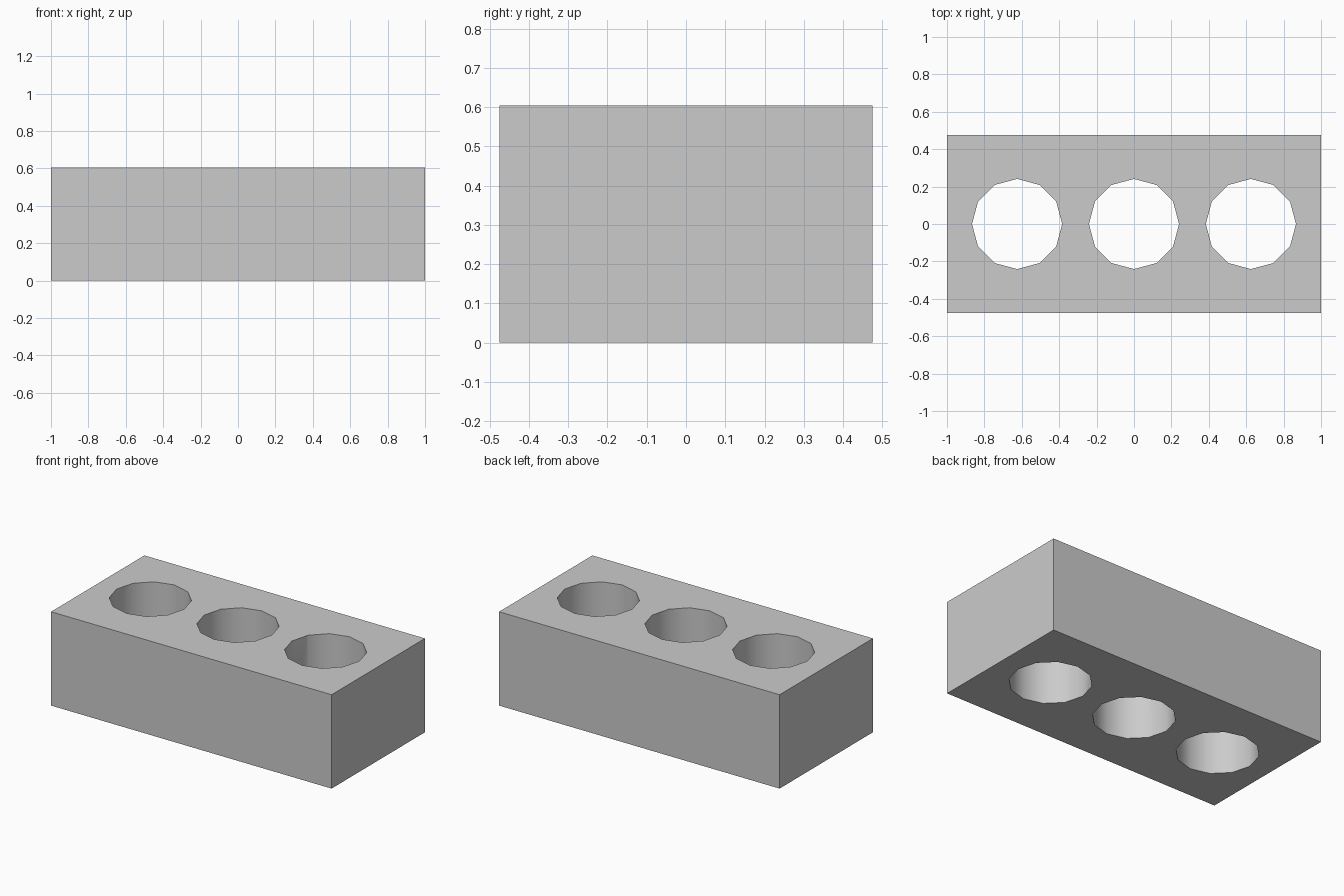
import bpy
from math import radians

if "Cube" in bpy.data.objects:
    bpy.data.objects.remove(bpy.data.objects["Cube"])

LENGTH, DEPTH, HEIGHT = 2.0, 0.95, 0.605
HOLE_RADIUS, HOLE_SPACING, HOLE_SIDES = 0.241, 0.625, 12

# Solid block
bpy.ops.mesh.primitive_cube_add(size=1, location=(0, 0, HEIGHT / 2))
brick = bpy.context.object
brick.name = "brick"
brick.scale = (LENGTH, DEPTH, HEIGHT)
bpy.ops.object.transform_apply(location=True, rotation=False, scale=True)


def cut_hole(x):
    """Cut a twelve-sided vertical hole right through the brick."""
    # A corner of the 12-gon lies on +x
    bpy.ops.mesh.primitive_cylinder_add(
        vertices=HOLE_SIDES, radius=HOLE_RADIUS, depth=HEIGHT * 2,
        location=(x, 0, HEIGHT / 2))
    cutter = bpy.context.object
    cutter.name = "hole_cutter"
    cutter.hide_render = True

    bpy.ops.object.select_all(action='DESELECT')
    brick.select_set(True)
    bpy.context.view_layer.objects.active = brick
    mod = brick.modifiers.new("hole", 'BOOLEAN')
    mod.operation = 'DIFFERENCE'
    mod.solver = 'EXACT'
    mod.object = cutter
    bpy.ops.object.modifier_apply(modifier=mod.name)
    bpy.data.objects.remove(cutter, do_unlink=True)


# Row of three core holes
for i in (-1, 0, 1):
    cut_hole(i * HOLE_SPACING)

# Smooth hole walls, sharp rims and outer edges
bpy.ops.object.shade_smooth_by_angle(angle=radians(40))
